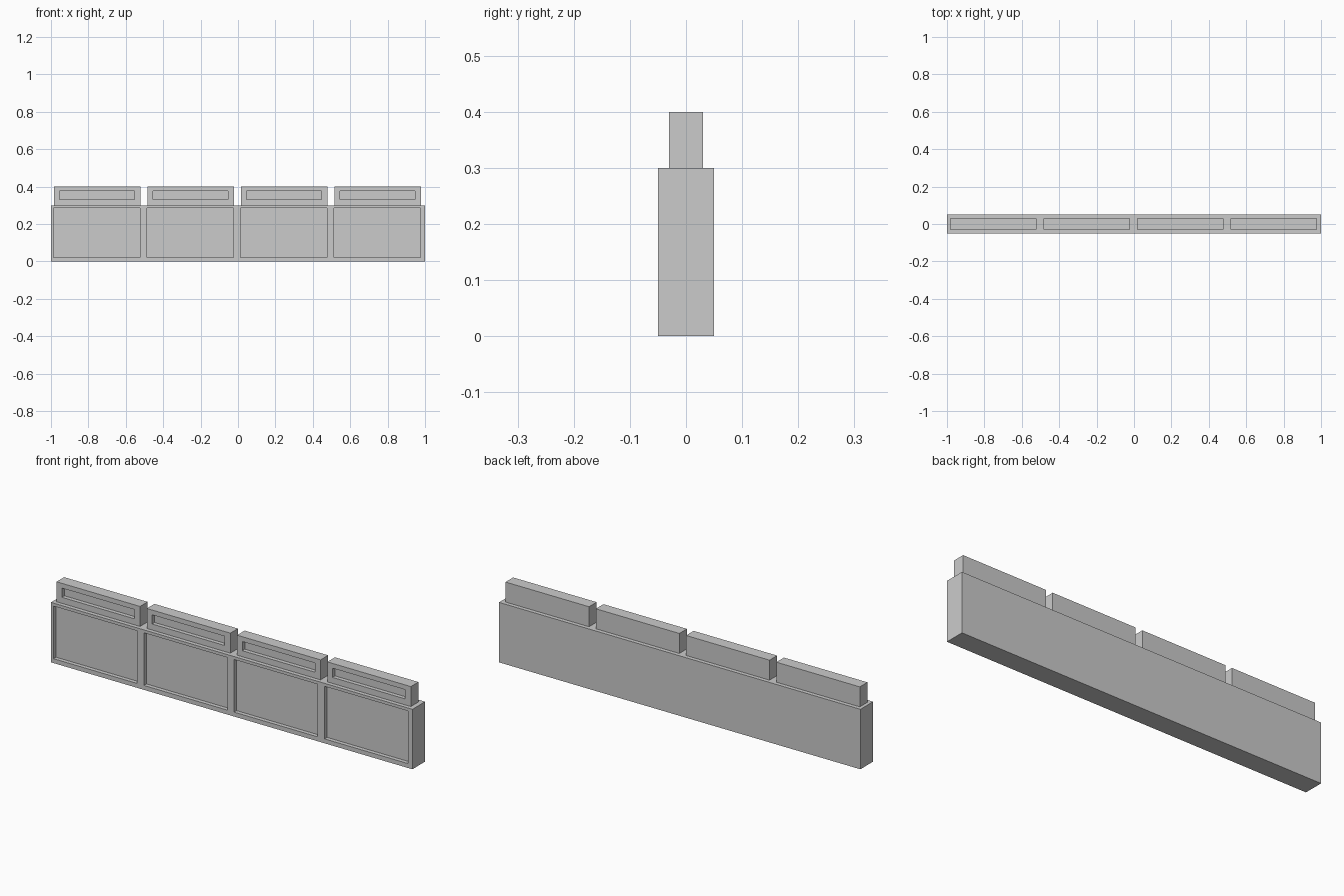
import bpy, bmesh

if "Cube" in bpy.data.objects:
    bpy.data.objects.remove(bpy.data.objects["Cube"])


def add_box(bm, lo, hi):
    verts = bmesh.ops.create_cube(bm, size=1)["verts"]
    for v in verts:
        for i in range(3):
            v.co[i] = lo[i] if v.co[i] < 0 else hi[i]


def make_boxes(name, boxes):
    bm = bmesh.new()
    for lo, hi in boxes:
        add_box(bm, lo, hi)
    mesh = bpy.data.meshes.new(name)
    bm.to_mesh(mesh)
    bm.free()
    obj = bpy.data.objects.new(name, mesh)
    bpy.context.collection.objects.link(obj)
    return obj


def carve(obj, boxes):
    cutter = make_boxes(obj.name + "_cutter", boxes)
    cutter.hide_render = True
    mod = obj.modifiers.new("recess", "BOOLEAN")
    mod.operation = "DIFFERENCE"
    mod.solver = "EXACT"
    mod.object = cutter
    bpy.context.view_layer.objects.active = obj
    bpy.ops.object.modifier_apply(modifier=mod.name)
    bpy.data.objects.remove(cutter, do_unlink=True)


BAYS = range(4)
DEPTH = 0.02

# Long base with four recessed front panels
base = make_boxes("base_wall", [((-1, -0.05, 0), (1, 0.05, 0.3))])
carve(base, [((-0.986 + 0.5 * i, -0.1, 0.022), (-0.524 + 0.5 * i, -0.05 + DEPTH, 0.285))
             for i in BAYS])

# Row of upper blocks, each with a shallow front slot
for i in BAYS:
    x = -0.983 + 0.4995 * i
    block = make_boxes(f"top_block_{i + 1}", [((x, -0.03, 0.3), (x + 0.462, 0.03, 0.4))])
    carve(block, [((x + 0.029, -0.1, 0.33), (x + 0.43, -0.03 + DEPTH, 0.376))])
